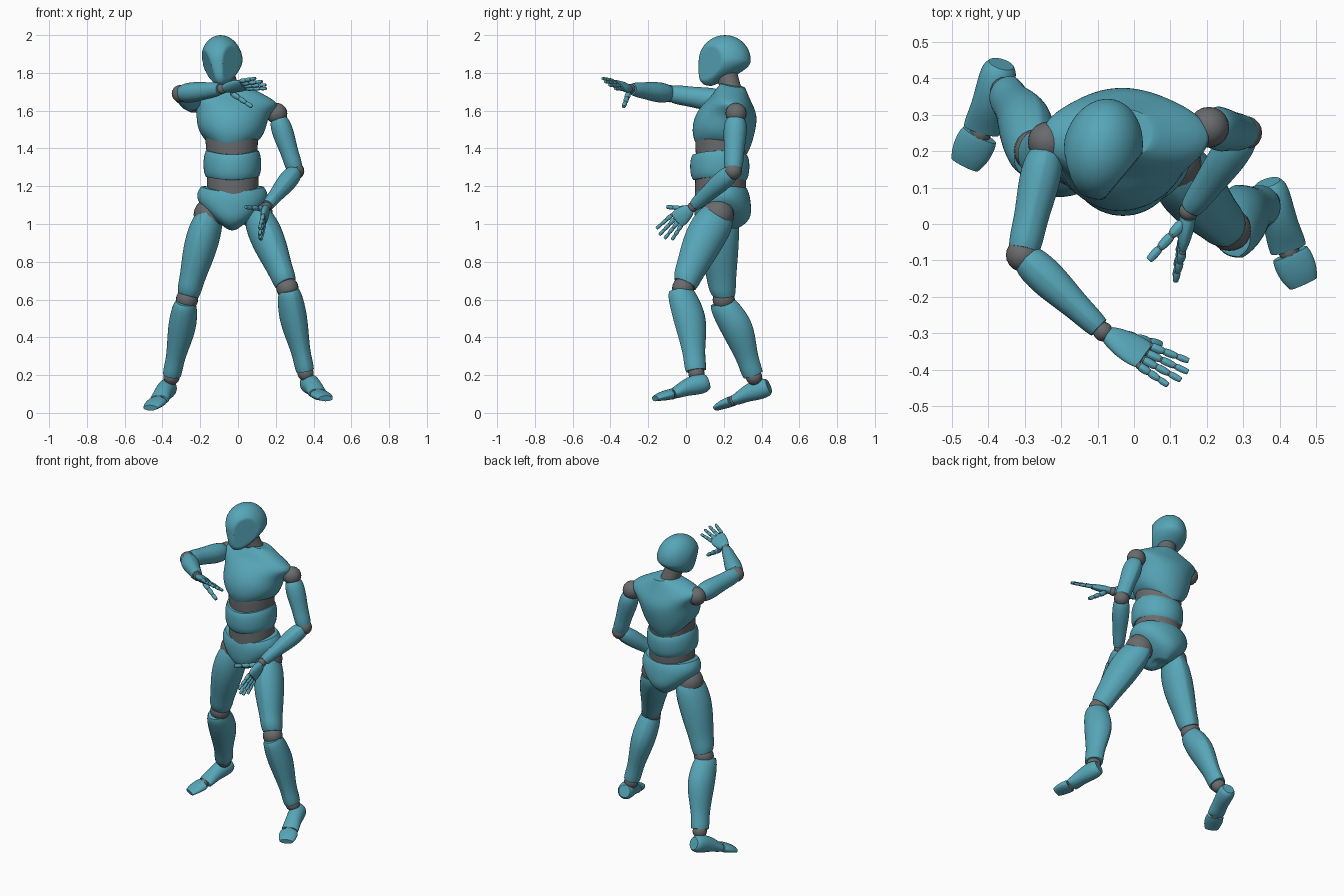
import bpy, bmesh, math
from mathutils import Vector as V, Matrix

cube = bpy.data.objects.get("Cube")
if cube:
    bpy.data.objects.remove(cube)


def material(name, rgb):
    m = bpy.data.materials.new(name)
    m.use_nodes = True
    m.diffuse_color = (*rgb, 1)
    m.node_tree.nodes["Principled BSDF"].inputs["Base Color"].default_value = (*rgb, 1)
    return m


TEAL = material("teal shell", (0.095, 0.38, 0.48))
GREY = material("grey joint", (0.14, 0.145, 0.15))


def finish(name, bm, mat, levels=0):
    bmesh.ops.recalc_face_normals(bm, faces=bm.faces)
    me = bpy.data.meshes.new(name)
    bm.to_mesh(me)
    bm.free()
    me.materials.append(mat)
    ob = bpy.data.objects.new(name, me)
    bpy.context.collection.objects.link(ob)
    if levels:
        mod = ob.modifiers.new("Smooth", "SUBSURF")
        mod.levels = mod.render_levels = levels
    bpy.ops.object.select_all(action="DESELECT")
    ob.select_set(True)
    bpy.context.view_layer.objects.active = ob
    bpy.ops.object.shade_smooth_by_angle(angle=math.radians(40))
    return ob


def tube(name, a, b, front, profile, mat=TEAL, n=12, levels=2, ridge=0.0, edge=0.6):
    """Loft from a to b; profile rows are t, half width, half depth, forward shift, dip."""
    a, b, front = V(a), V(b), V(front)
    axis = b - a
    up = axis.normalized()
    d = (front - up * front.dot(up)).normalized()
    s = d.cross(up)
    rows = [(tuple(r) + (0, 0))[:5] for r in profile]
    first, last = rows[0], rows[-1]
    shrink = lambda r: (r[0], r[1] * 0.7, r[2] * 0.7, r[3], r[4])
    rows = [shrink(first)] + rows + [shrink(last)]
    fit = 3 / (2 + math.cos(math.tau / n))
    bm = bmesh.new()
    crease = bm.edges.layers.float.new("crease_edge")
    rings = []
    for t, w, dep, off, dip in rows:
        ring = []
        for k in range(n):
            sn, cs = math.sin(math.tau * k / n), math.cos(math.tau * k / n)
            ring.append(bm.verts.new(a + axis * t + d * (off + dep * cs * fit)
                                     + s * (w * sn * fit) - up * (dip * cs * cs)))
        rings.append(ring)
    for r, q in zip(rings, rings[1:]):
        for k in range(n):
            bm.faces.new((r[k], r[(k + 1) % n], q[(k + 1) % n], q[k]))
    bm.faces.new(rings[0])
    bm.faces.new(rings[-1])
    for ring in (rings[1], rings[-2]):
        for k in range(n):
            bm.edges.get((ring[k], ring[(k + 1) % n]))[crease] = edge
    if ridge:
        for r, q in zip(rings[1:-1], rings[2:-1]):
            for k in (0, n // 2):
                bm.edges.get((r[k], q[k]))[crease] = ridge
    return finish(name, bm, mat, levels)


def ball(name, c, r, mat=GREY, seg=20):
    bm = bmesh.new()
    bmesh.ops.create_uvsphere(bm, u_segments=seg, v_segments=seg // 2, radius=r)
    bmesh.ops.translate(bm, verts=bm.verts, vec=V(c))
    return finish(name, bm, mat)


# Head: rounded skull, pulled chin, flat cheek panels
def head():
    bm = bmesh.new()
    bmesh.ops.create_uvsphere(bm, u_segments=64, v_segments=40, radius=1)
    for v in bm.verts:
        x, y, z = v.co
        low = max(0, -z)
        p = V((0.108 * x * (1 - 0.35 * low * low), 0.139 * y - 0.07 * low ** 2, 0.135 * z))
        if y > 0:
            p.z += 0.045 * low * y
        for side in (-1, 1):
            nrm = V((0.88 * side, -0.46, -0.12)).normalized()
            p -= nrm * max(0, p.dot(nrm) - 0.09)
        v.co = p
    rot = Matrix.Rotation(-0.22, 4, "Z") @ Matrix.Rotation(-0.15, 4, "Y")
    bm.transform(Matrix.Translation((-0.085, 0.205, 1.865)) @ rot)
    finish("head", bm, TEAL)


head()
FWD = (0, -1, 0)
tube("neck", (-0.02, 0.26, 1.62), (-0.075, 0.215, 1.8), FWD,
     [(0, 0.065, 0.065), (0.5, 0.052, 0.055), (1, 0.055, 0.055)], GREY)

# Torso: chest with shoulder wings, belly band, flexible core, pelvis
tube("chest", (-0.045, 0.195, 1.42), (-0.015, 0.25, 1.74), FWD,
     [(0.06, 0.13, 0.135, 0, 0.05), (0.16, 0.165, 0.16, 0.01, 0.03), (0.32, 0.185, 0.167, 0.01),
      (0.52, 0.19, 0.155, 0), (0.66, 0.225, 0.13, -0.005), (0.76, 0.24, 0.105, -0.005),
      (0.88, 0.15, 0.085, 0), (0.98, 0.07, 0.065, 0)], n=16)
tube("core", (-0.025, 0.18, 1.08), (-0.035, 0.19, 1.52), FWD,
     [(0, 0.13, 0.13), (0.3, 0.14, 0.137), (0.6, 0.13, 0.13), (0.8, 0.14, 0.142), (1, 0.14, 0.13)], GREY, n=16)
tube("belly", (-0.03, 0.178, 1.25), (-0.03, 0.18, 1.39), FWD,
     [(0, 0.14, 0.14, 0, 0.02), (0.2, 0.153, 0.156, 0, 0.02), (0.75, 0.153, 0.158, 0, 0.02),
      (1, 0.14, 0.145, 0, 0.025)], n=16)
tube("pelvis", (-0.03, 0.2, 0.99), (-0.03, 0.185, 1.2), FWD,
     [(0, 0.045, 0.07, 0, 0.02), (0.14, 0.085, 0.115, 0, 0.03), (0.4, 0.145, 0.15, 0, 0.045),
      (0.65, 0.187, 0.152, 0, 0.035), (0.85, 0.187, 0.147, 0, 0.02), (1, 0.165, 0.135, 0, 0.02)], n=16)

# Limb profiles shared by both sides
THIGH = [(-0.06, 0.05, 0.07), (0.05, 0.077, 0.098), (0.25, 0.09, 0.106, 0.01), (0.5, 0.083, 0.096, 0.012),
         (0.75, 0.065, 0.077, 0.008), (0.88, 0.064, 0.072, 0.006), (0.95, 0.055, 0.06)]
SHIN = [(0.02, 0.05, 0.062, 0.015), (0.08, 0.064, 0.076, 0.012), (0.3, 0.074, 0.088, -0.008),
        (0.5, 0.066, 0.08, -0.012), (0.75, 0.048, 0.058, -0.004), (0.9, 0.05, 0.058), (0.97, 0.047, 0.054)]
UPPER_ARM = [(0.08, 0.04, 0.042), (0.16, 0.053, 0.058), (0.35, 0.058, 0.06), (0.65, 0.046, 0.05),
             (0.85, 0.047, 0.05), (0.95, 0.042, 0.044)]
FOREARM = [(0.04, 0.04, 0.042), (0.12, 0.05, 0.05), (0.35, 0.052, 0.052), (0.65, 0.038, 0.042),
           (0.85, 0.035, 0.038), (0.95, 0.03, 0.03)]
FOOT = [(-0.18, 0.035, 0.038), (-0.08, 0.05, 0.052), (0.2, 0.05, 0.055, 0.005), (0.55, 0.047, 0.043, 0.008),
        (0.85, 0.052, 0.032), (0.96, 0.05, 0.027)]
TOES = [(0.06, 0.05, 0.027), (0.25, 0.056, 0.028), (0.7, 0.053, 0.022), (1, 0.04, 0.015, -0.004)]


def leg(side, hip, knee, ankle, heel, joint, toe, front):
    ball(side + "_hip", hip, 0.085)
    tube(side + "_thigh", hip, knee, front, THIGH, ridge=0.7)
    ball(side + "_knee", knee, 0.059)
    tube(side + "_shin", knee, ankle, front, SHIN, ridge=0.7)
    ball(side + "_ankle", ankle, 0.043)
    tube(side + "_foot", heel, joint, (0, 0, 1), FOOT)
    ball(side + "_toe_joint", joint, 0.029)
    tube(side + "_toes", joint, toe, (0, 0, 1), TOES)


leg("left", (0.1, 0.17, 1.05), (0.262, -0.015, 0.66), (0.358, 0.055, 0.21),
    (0.375, 0.085, 0.155), (0.425, -0.075, 0.1), (0.465, -0.165, 0.08), (0.3, -1, 0))
leg("right", (-0.15, 0.18, 1.05), (-0.27, 0.2, 0.6), (-0.352, 0.36, 0.19),
    (-0.372, 0.41, 0.13), (-0.42, 0.25, 0.065), (-0.465, 0.16, 0.03), (-0.3, -1, 0))


def digit(name, base, tip, radius, front, count):
    """Finger of short segments with grey joints between them."""
    base, tip = V(base), V(tip)
    for i in range(count):
        a, b = base.lerp(tip, i / count), base.lerp(tip, (i + 1) / count)
        r = radius * (1 - 0.12 * i)
        tube(f"{name}_segment_{i + 1}", a, b, front,
             [(0.08, r * 0.8, r * 0.8), (0.25, r, r), (0.75, r * 0.95, r * 0.95), (0.97, r * 0.75, r * 0.75)],
             n=8, levels=1)
        ball(f"{name}_joint_{i + 1}", a, r * 0.85, seg=10)


def arm(side, shoulder, elbow, wrist, knuckle, tips, spread, thumb_base, thumb_tip, front):
    ball(side + "_shoulder", shoulder, 0.056)
    tube(side + "_upper_arm", shoulder, elbow, front, UPPER_ARM, ridge=0.7)
    ball(side + "_elbow", elbow, 0.046)
    tube(side + "_forearm", elbow, wrist, front, FOREARM, ridge=0.7)
    ball(side + "_wrist", wrist, 0.027)
    wrist, knuckle, tips, spread = V(wrist), V(knuckle), V(tips), V(spread).normalized()
    palm_normal = (knuckle - wrist).cross(spread)
    tube(side + "_palm", wrist, knuckle, palm_normal,
         [(0.12, 0.026, 0.02), (0.35, 0.04, 0.024), (0.75, 0.05, 0.02), (1, 0.045, 0.014)])
    forward = (tips - knuckle).normalized()
    fingers = (("index", 1, -0.006), ("middle", 0.33, 0.008), ("ring", -0.33, 0.002), ("little", -1, -0.022))
    for label, k, extra in fingers:
        digit(f"{side}_{label}_finger", knuckle + spread * 0.037 * k,
              tips + spread * 0.051 * k + forward * extra, 0.0125, palm_normal, 3)
    digit(side + "_thumb", thumb_base, thumb_tip, 0.016, palm_normal, 3)


arm("left", (0.205, 0.265, 1.585), (0.305, 0.25, 1.28), (0.15, 0.035, 1.09),
    (0.135, -0.05, 1.02), (0.115, -0.125, 0.935), (-0.05, -0.7, 0.7),
    (0.135, 0.005, 1.08), (0.04, -0.1, 1.09), FWD)
arm("right", (-0.235, 0.225, 1.645), (-0.305, -0.085, 1.69), (-0.085, -0.295, 1.715),
    (0.03, -0.362, 1.737), (0.135, -0.415, 1.745), (0.35, 0.6, -0.45),
    (-0.03, -0.305, 1.69), (0.075, -0.33, 1.62), (0, 0, 1))
